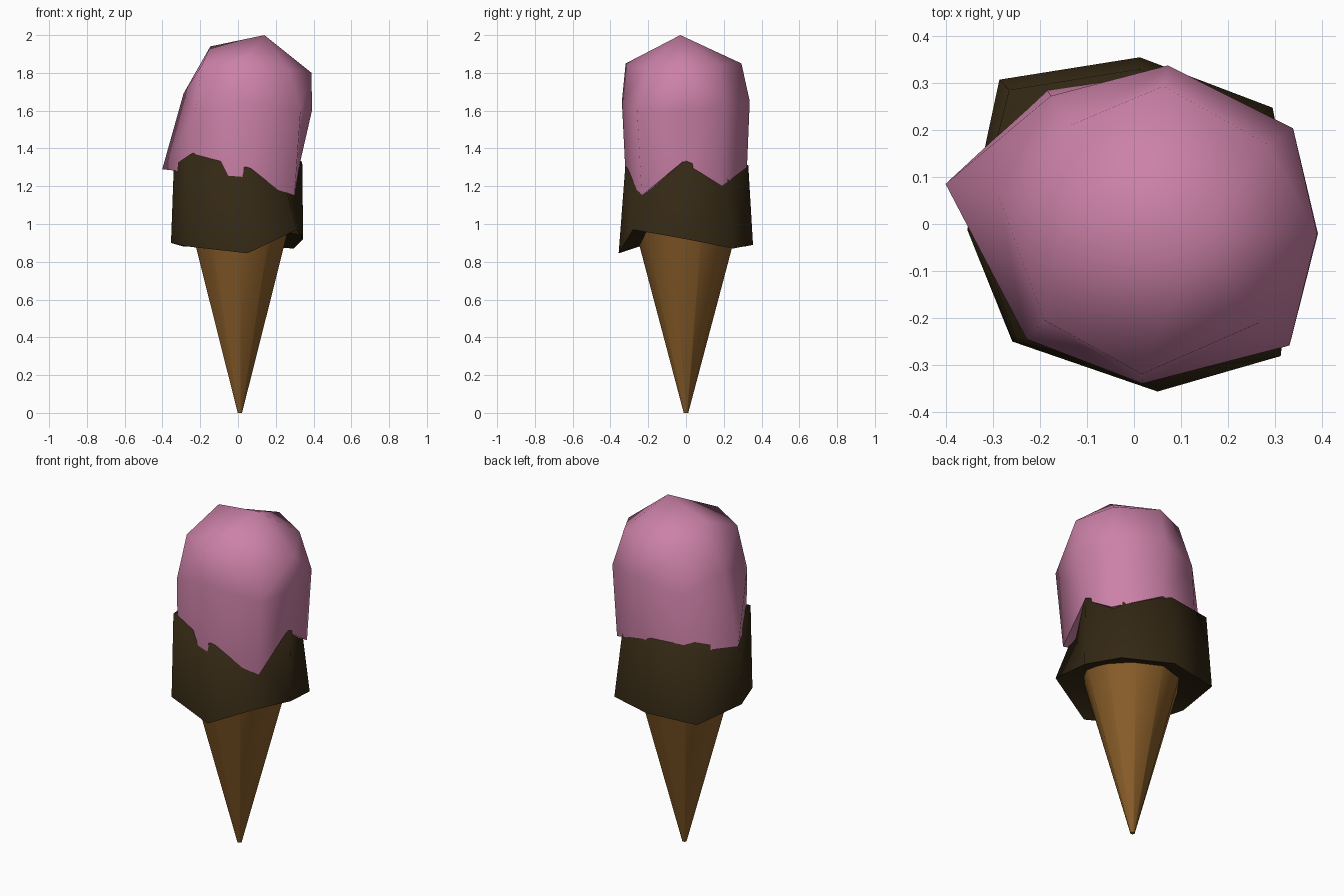
import bpy
import bmesh
from math import cos, sin, radians

cube = bpy.data.objects.get("Cube")
if cube:
    bpy.data.objects.remove(cube, do_unlink=True)


def make_material(name, rgb):
    mat = bpy.data.materials.new(name)
    mat.use_nodes = True
    color = (*rgb, 1)
    mat.diffuse_color = color
    shader = mat.node_tree.nodes["Principled BSDF"]
    shader.inputs["Base Color"].default_value = color
    shader.inputs["Roughness"].default_value = 0.8
    return mat


def finish(obj, mat, angle):
    """Assign the colour and smooth everything but the sharp folds."""
    obj.data.materials.append(mat)
    bpy.ops.object.select_all(action="DESELECT")
    obj.select_set(True)
    bpy.context.view_layer.objects.active = obj
    bpy.ops.object.shade_smooth_by_angle(angle=radians(angle))


def make_scoop(name, angles, rings, bottom, top, mat):
    """Loft irregular rings of (radii, heights), closed by a fan at each end."""
    bm = bmesh.new()
    loops = []
    for radii, heights in rings:
        loops.append([bm.verts.new((r * cos(radians(a)), r * sin(radians(a)), z))
                      for a, r, z in zip(angles, radii, heights)])
    count = len(angles)
    low, high = bm.verts.new(bottom), bm.verts.new(top)
    for i in range(count):
        j = (i + 1) % count
        for under, over in zip(loops, loops[1:]):
            bm.faces.new((under[i], under[j], over[j], over[i]))
        bm.faces.new((low, loops[0][j], loops[0][i]))
        bm.faces.new((high, loops[-1][i], loops[-1][j]))
    bmesh.ops.triangulate(bm, faces=bm.faces[:])
    bmesh.ops.recalc_face_normals(bm, faces=bm.faces[:])
    mesh = bpy.data.meshes.new(name)
    bm.to_mesh(mesh)
    bm.free()
    obj = bpy.data.objects.new(name, mesh)
    bpy.context.collection.objects.link(obj)
    finish(obj, mat, 75)
    return obj


wafer = make_material("wafer brown", (0.25, 0.11, 0.022))
chocolate = make_material("dark chocolate", (0.034, 0.021, 0.007))
strawberry = make_material("strawberry pink", (0.60, 0.22, 0.39))

# Wafer cone, its rim hidden inside the lower scoop
cone_height = 1.05
bpy.ops.mesh.primitive_cone_add(vertices=10, radius1=0.012, radius2=0.29,
                                depth=cone_height,
                                location=(0.01, 0, cone_height / 2))
cone = bpy.context.object
cone.name = "wafer_cone"
finish(cone, wafer, 60)

# Lower scoop: drooping skirt, then the upper shoulder
make_scoop(
    "lower_scoop",
    (182, 224, 278, 318, 360, 400, 448, 493),
    [((.355, .36, .36, .42, .345, .385, .355, .42),
      (.9, .88, .845, .97, .92, .87, .89, .88)),
     ((.34, .35, .325, .32, .34, .34, .33, .39),
      (1.31, 1.37, 1.3, 1.25, 1.33, 1.27, 1.31, 1.31))],
    (0, 0, 1), (0, 0, 1.45), chocolate)

# Upper scoop: dripping hem, widest ring, then the crown
make_scoop(
    "upper_scoop",
    (168, 227, 273, 322, 357, 391, 438, 483),
    [((.41, .33, .32, .38, .33, .37, .33, .34),
      (1.29, 1.27, 1.25, 1.15, 1.33, 1.2, 1.3, 1.27)),
     ((.295, .335, .34, .42, .392, .395, .345, .325),
      (1.69, 1.58, 1.65, 1.6, 1.6, 1.62, 1.65, 1.6)),
     ((.15, .28, .32, .34, .39, .33, .3, .25),
      (1.94, 1.84, 1.85, 1.82, 1.8, 1.84, 1.85, 1.85))],
    (0, 0, 1.3), (.14, -.03, 2), strawberry)
